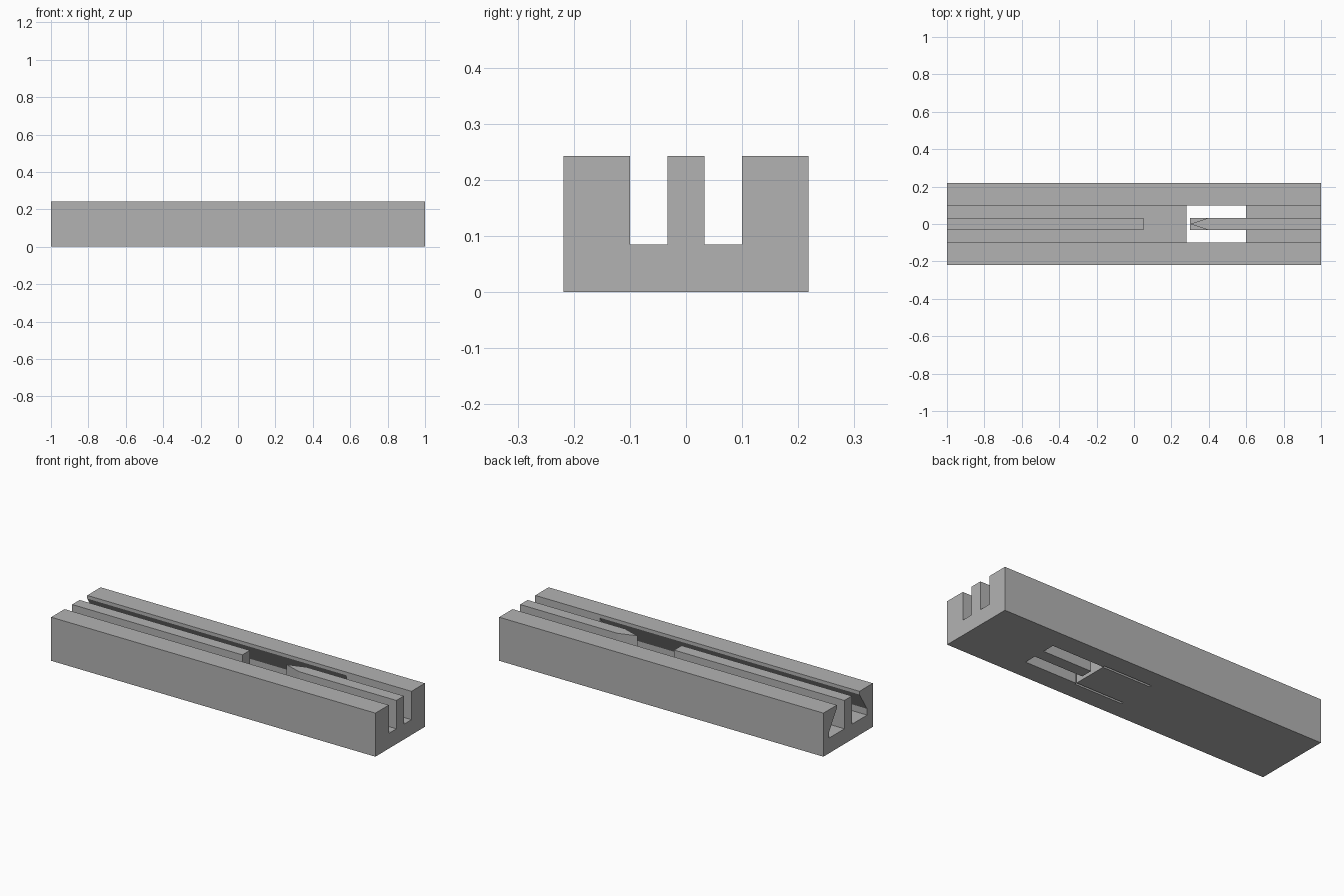
import bpy, bmesh
from mathutils import Vector

if "Cube" in bpy.data.objects:
    bpy.data.objects.remove(bpy.data.objects["Cube"], do_unlink=True)

HALF_Y, TOP, FLOOR = 0.218, 0.243, 0.085
SLOT, RIB, SLIT = 0.1, 0.033, 0.113

grey = bpy.data.materials.new("plain grey")
grey.use_nodes = True
grey.diffuse_color = (0.45, 0.45, 0.45, 1)
grey.node_tree.nodes["Principled BSDF"].inputs["Base Color"].default_value = (0.45, 0.45, 0.45, 1)


def prism(name, points, place, low, high):
    """Extrude a flat outline; place(a, b, t) turns it into a 3D point."""
    bm = bmesh.new()
    face = bm.faces.new([bm.verts.new(place(a, b, low)) for a, b in points])
    shift = Vector(place(0, 0, high)) - Vector(place(0, 0, low))
    moved = bmesh.ops.extrude_face_region(bm, geom=[face])["geom"]
    bmesh.ops.translate(bm, vec=shift, verts=[g for g in moved if isinstance(g, bmesh.types.BMVert)])
    bmesh.ops.recalc_face_normals(bm, faces=bm.faces)
    mesh = bpy.data.meshes.new(name)
    bm.to_mesh(mesh)
    bm.free()
    mesh.materials.append(grey)
    obj = bpy.data.objects.new(name, mesh)
    bpy.context.collection.objects.link(obj)
    return obj


def plan(x, y, z):
    return (x, y, z)


def section(y, z, x):
    return (x, y, z)


def mirrored(half):
    """Complete an outline that is symmetric about y = 0."""
    return half + [(x, -y) for x, y in reversed(half) if y]


# Solid block
body = prism("rail_body", [(-1, -HALF_Y), (1, -HALF_Y), (1, HALF_Y), (-1, HALF_Y)], plan, 0, TOP)

# Twin slots around the centre rib, with the gap and the pointed rib tip
slots = prism("slot_cutter", mirrored([
    (0.3, 0), (0.4, RIB), (1.1, RIB), (1.1, SLOT),
    (-1.1, SLOT), (-1.1, RIB), (0.05, RIB)]), plan, FLOOR, 0.4)

# Through window and the slits that free the spring tongue
window = prism("window_cutter", mirrored([
    (0.3, RIB), (0.6, RIB), (0.6, SLIT - 0.01), (0.28, SLIT - 0.01),
    (0.28, SLIT), (-0.015, SLIT), (-0.015, SLOT), (0.28, SLOT)]), plan, -0.1, 0.1)

# Undercuts beneath the side walls
cutters = [slots, window]
for side in (1, -1):
    outline = [(0.09, 0.225), (SLOT, 0.225), (0.167, 0.12), (0.167, FLOOR), (0.09, FLOOR)]
    cutters.append(prism("undercut_cutter", [(side * y, z) for y, z in outline], section, -1.1, 0.6))

for cutter in cutters:
    cutter.hide_render = True
    mod = body.modifiers.new(cutter.name, "BOOLEAN")
    mod.operation, mod.solver, mod.object = "DIFFERENCE", "EXACT", cutter

# Bake the cuts and drop the cutters
bpy.context.view_layer.update()
result = bpy.data.meshes.new_from_object(body.evaluated_get(bpy.context.evaluated_depsgraph_get()))
body.modifiers.clear()
body.data = result
for cutter in cutters:
    bpy.data.objects.remove(cutter, do_unlink=True)
